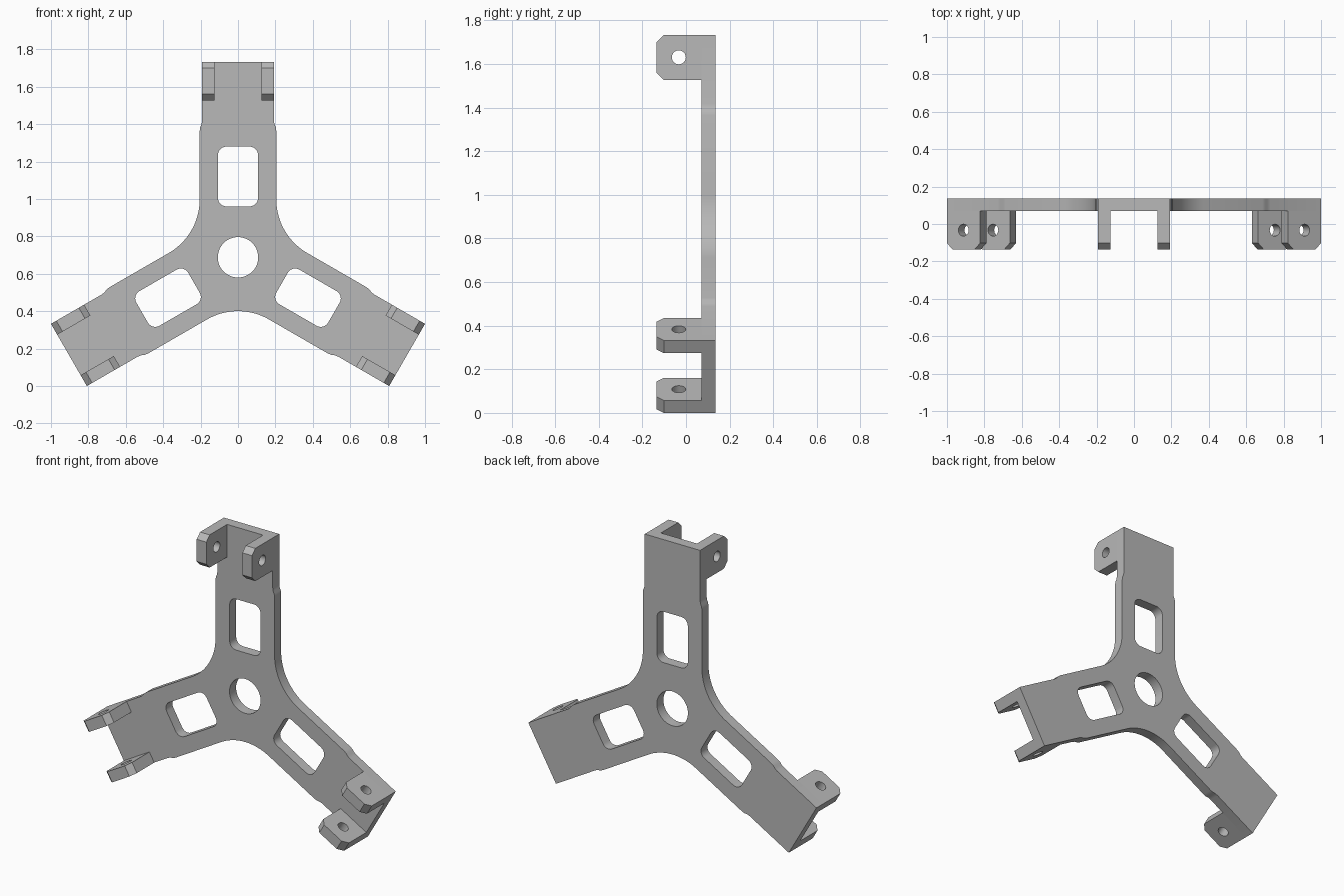
import bpy, bmesh
from math import sin, cos, pi, radians, sqrt
from mathutils import Matrix, Vector

cube = bpy.data.objects.get("Cube")
if cube:
    bpy.data.objects.remove(cube, do_unlink=True)

HUB_Z = 0.688                  # height of the hub centre
ARM_END = 1.044                # hub centre to arm tip
HALF_W, TIP_W = 0.205, 0.192   # half widths of arm and of its tip
FILLET = 0.33
BACK, FACE, FRONT = 0.135, 0.07, -0.135   # depth levels along y
LUG_T = 0.067

grey = bpy.data.materials.new("plain grey")
grey.use_nodes = True
grey.diffuse_color = (0.48, 0.48, 0.48, 1)
grey.node_tree.nodes["Principled BSDF"].inputs["Base Color"].default_value = grey.diffuse_color


def turn(p, k):
    """Turn a 2D point clockwise by k thirds of a circle."""
    a = k * 2 * pi / 3
    return (p[0] * cos(a) + p[1] * sin(a), p[1] * cos(a) - p[0] * sin(a))


def arc(cx, cy, r, a0, a1, n):
    return [(cx + r * cos(radians(a0 + (a1 - a0) * i / n)),
             cy + r * sin(radians(a0 + (a1 - a0) * i / n))) for i in range(n + 1)]


def circle(cx, cy, r, n):
    return arc(cx, cy, r, 0, 360, n)[:-1]


def rounded_rect(x, y0, y1, r):
    corners = [(x - r, y1 - r, 0), (r - x, y1 - r, 90), (r - x, y0 + r, 180), (x - r, y0 + r, 270)]
    return [p for cx, cy, a in corners for p in arc(cx, cy, r, a, a + 90, 6)]


def slab(name, loops, thickness, matrix):
    """Flat part cut from an outline with holes, then thickened."""
    curve = bpy.data.curves.new(name, 'CURVE')
    curve.dimensions = '2D'
    curve.fill_mode = 'BOTH'
    curve.extrude = thickness / 2
    for pts in loops:
        spline = curve.splines.new('POLY')
        spline.points.add(len(pts) - 1)
        for point, (x, y) in zip(spline.points, pts):
            point.co = (x, y, 0, 1)
        spline.use_cyclic_u = True
    ob = bpy.data.objects.new(name, curve)
    bpy.context.collection.objects.link(ob)
    bpy.ops.object.select_all(action='DESELECT')
    ob.select_set(True)
    bpy.context.view_layer.objects.active = ob
    bpy.ops.object.convert(target='MESH')
    ob = bpy.context.object
    mesh = ob.data
    bm = bmesh.new()
    bm.from_mesh(mesh)
    bmesh.ops.remove_doubles(bm, verts=bm.verts, dist=0.0001)
    bmesh.ops.transform(bm, matrix=matrix, verts=bm.verts)
    bmesh.ops.recalc_face_normals(bm, faces=bm.faces)
    bm.to_mesh(mesh)
    bm.free()
    mesh.materials.clear()
    mesh.materials.append(grey)
    bpy.ops.object.shade_smooth_by_angle(angle=radians(30))
    return ob


# Three-armed plate: one arm's outline, repeated around the hub
side = [(HALF_W, 0.675), (0.202, 0.695), (0.195, 0.71), (TIP_W, 0.73), (TIP_W, ARM_END)]
arm = [(-x, y) for x, y in side] + side[::-1]
arm += arc(HALF_W + FILLET, (HALF_W + FILLET) / sqrt(3), FILLET, 180, 240, 20)
outline = [turn(p, k) for k in range(3) for p in arm]
window = rounded_rect(0.107, 0.272, 0.592, 0.045)
windows = [[turn(p, k) for p in window] for k in range(3)]
hub_hole = circle(0, 0, 0.108, 48)
upright = Matrix.Translation((0, (BACK + FACE) / 2, HUB_Z)) @ Matrix.Rotation(pi / 2, 4, 'X')
slab("arm_plate", [outline, hub_hole] + windows, BACK - FACE, upright)

# Paired lugs at each arm tip, chamfered at the front and drilled through
inner, c = 0.839, 0.033
lug = [(FACE, inner), (FRONT + c, inner), (FRONT, inner + c),
       (FRONT, ARM_END - c), (FRONT + c, ARM_END), (FACE, ARM_END)]
pin_hole = circle(-0.033, 0.942, 0.032, 24)
sideways = Matrix(((0, 0, 1, 0), (1, 0, 0, 0), (0, 1, 0, 0), (0, 0, 0, 1)))
for k, place in enumerate(("top", "left", "right")):
    spin = Matrix.Translation((0, 0, HUB_Z)) @ Matrix.Rotation(k * 2 * pi / 3, 4, 'Y')
    for s, label in ((1, "a"), (-1, "b")):
        shift = Matrix.Translation((s * (TIP_W - LUG_T / 2), 0, 0))
        slab(f"{place}_lug_{label}", [lug, pin_hole], LUG_T, spin @ shift @ sideways)
